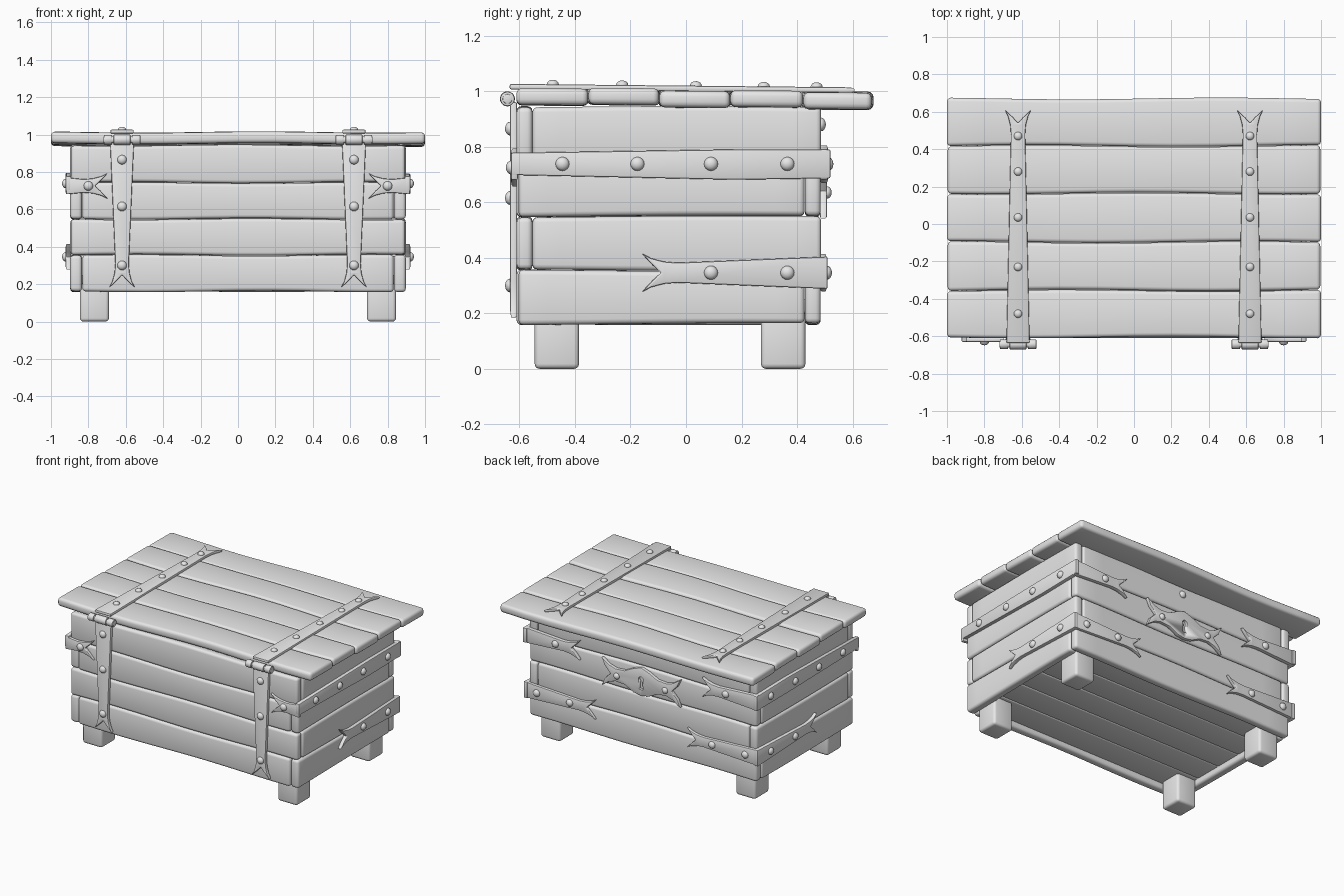
import bpy, bmesh, math
from mathutils import Vector, Matrix

cube = bpy.data.objects.get("Cube")
if cube:
    bpy.data.objects.remove(cube, do_unlink=True)

grey = bpy.data.materials.new("plain grey")
grey.use_nodes = True
grey.diffuse_color = (0.8, 0.8, 0.8, 1)
grey.node_tree.nodes["Principled BSDF"].inputs["Base Color"].default_value = (0.8, 0.8, 0.8, 1)


def finish(name, bm, bevel=0.0, segments=3):
    """Round the sharp edges and turn the bmesh into a smooth-shaded object."""
    bmesh.ops.recalc_face_normals(bm, faces=bm.faces)
    if bevel:
        sharp = [e for e in bm.edges if e.calc_face_angle(0) > 0.6]
        bmesh.ops.bevel(bm, geom=sharp, offset=bevel, segments=segments,
                        profile=0.5, affect='EDGES', clamp_overlap=True)
    mesh = bpy.data.meshes.new(name)
    bm.to_mesh(mesh)
    bm.free()
    mesh.materials.append(grey)
    ob = bpy.data.objects.new(name, mesh)
    bpy.context.collection.objects.link(ob)
    bpy.ops.object.select_all(action='DESELECT')
    ob.select_set(True)
    bpy.context.view_layer.objects.active = ob
    bpy.ops.object.shade_smooth_by_angle(angle=math.radians(38))
    return ob


def board(name, x, y, z, axis=0, wave=None, bevel=0.018):
    """Rounded plank between the (low, high) limits, waved along its length."""
    lims = (x, y, z)
    bm = bmesh.new()
    bmesh.ops.create_cube(bm, size=1)
    for v in bm.verts:
        v.co = Vector([(a + b) / 2 + c * (b - a) for (a, b), c in zip(lims, v.co)])
    if wave:
        a, b = lims[axis]
        normal = Vector([float(i == axis) for i in range(3)])
        for i in range(1, 10):
            geom = bm.verts[:] + bm.edges[:] + bm.faces[:]
            bmesh.ops.bisect_plane(bm, geom=geom, plane_co=normal * (a + (b - a) * i / 10),
                                   plane_no=normal)
        for v in bm.verts:
            v.co += wave(v.co)
    return finish(name, bm, bevel)


def plate(name, outline, origin, along, normal, thick=0.025, bevel=0.006):
    """Flat outline in (along, across) coordinates, extruded outwards."""
    o, u, n = Vector(origin), Vector(along).normalized(), Vector(normal).normalized()
    w = n.cross(u)
    bm = bmesh.new()
    face = bm.faces.new([bm.verts.new(o + u * a + w * b) for a, b in outline])
    ext = bmesh.ops.extrude_face_region(bm, geom=[face])
    for v in ext["geom"]:
        if isinstance(v, bmesh.types.BMVert):
            v.co += n * thick
    return finish(name, bm, bevel, 2)


def rivet(name, pos, normal, r=0.025):
    bm = bmesh.new()
    bmesh.ops.create_uvsphere(bm, u_segments=16, v_segments=8, radius=r)
    turn = Vector((0, 0, 1)).rotation_difference(Vector(normal)).to_matrix().to_4x4()
    bm.transform(Matrix.Translation(pos) @ turn @ Matrix.Diagonal((1, 1, 0.75, 1)))
    return finish(name, bm)


def strap(name, origin, along, normal, length, w0, w1, rivets, forked=True, thick=0.025, r=0.025):
    """Tapering iron band with a flared fork at the far end and a row of rivets."""
    if forked:
        half = [(0, w0), (length - 0.13, w1), (length - 0.08, w1 + 0.004),
                (length - 0.035, w1 + 0.016), (length, 0.07), (length - 0.04, 0.027)]
        outline = half + [(length - 0.07, 0)] + [(a, -b) for a, b in reversed(half)]
    else:
        outline = [(0, w0), (length * 0.3, w0 + 0.005), (length, w1),
                   (length, -w1), (length * 0.3, -w0), (0, -w0)]
    plate(name, outline, origin, along, normal, thick)
    u, n = Vector(along).normalized(), Vector(normal).normalized()
    for i, d in enumerate(rivets):
        rivet(f"{name}_rivet_{i + 1}", Vector(origin) + u * d + n * thick, n, r)


def wall_wave(c):
    return Vector((0, 0, 0.004 * math.sin(5 * c.x + 3 * c.y + 17 * c.z)))


def lid_wave(c):
    y = 0.005 * math.sin(4 * c.x + 9 * c.y)
    z = 0.004 * math.sin(5 * c.x + 1) - 0.012 * (c.y + 0.6) / 1.27
    return Vector((0, y, z))


# Walls: four courses with alternating corner joints
levels = [0.16, 0.355, 0.548, 0.742, 0.943]
for i in range(4):
    z = (levels[i] + 0.001, levels[i + 1] - 0.001)
    odd = i % 2
    fx, bx = (0.893, 0.832) if odd else (0.832, 0.893)
    board(f"front_board_{i + 1}", (-fx, fx), (-0.61, -0.553), z, 0, wall_wave)
    board(f"back_board_{i + 1}", (-bx, bx), (0.428, 0.485), z, 0, wall_wave)
    y = (-0.553, 0.487) if odd else (-0.603, 0.427)
    for s, side in ((1, "left"), (-1, "right")):
        board(f"{side}_board_{i + 1}", sorted((s * 0.835, s * 0.897)), y, z, 1, wall_wave)

# Recessed floor planks
for i in range(5):
    y0 = -0.56 + i * 0.2
    board(f"floor_plank_{i + 1}", (-0.84, 0.84), (y0, y0 + 0.2), (0.2, 0.25), 0, None, 0.01)

# Lid planks
seams = [-0.607, -0.355, -0.097, 0.163, 0.417, 0.672]
drops = [0, 0.004, -0.004, 0, -0.005]
for i, d in enumerate(drops):
    end = 1.0 - 0.004 * (i % 2)
    board(f"lid_plank_{i + 1}", (-end, end), (seams[i] + 0.001, seams[i + 1] - 0.001),
          (0.952 + d, 1.012 + d), 0, lid_wave, 0.02)

for s, side in ((1, "left"), (-1, "right")):
    # Legs
    for end, y in (("front", (-0.545, -0.385)), ("back", (0.27, 0.43))):
        board(f"{end}_{side}_leg", sorted((s * 0.69, s * 0.845)), y, (0, 0.21), 2)

    # Hinge straps on lid and front
    strap(f"{side}_lid_strap", (s * 0.62, -0.635, 1.006), (0, 1, -0.01), (0, 0.01, 1),
          1.245, 0.062, 0.038, (0.155, 0.405, 0.67, 0.915, 1.105), thick=0.02, r=0.022)
    strap(f"{side}_hinge_strap", (s * 0.62, -0.608, 0.96), (0, 0, -1), (0, -1, 0),
          0.78, 0.064, 0.036, (0.095, 0.345, 0.66))

    # Hinge barrel: pin plus three knuckles
    for k, (cx, width, r) in enumerate(((0.62, 0.2, 0.018), (0.545, 0.045, 0.026),
                                        (0.62, 0.09, 0.027), (0.695, 0.045, 0.026))):
        bm = bmesh.new()
        bmesh.ops.create_cone(bm, cap_ends=True, segments=20, radius1=r, radius2=r, depth=width)
        bm.transform(Matrix.Translation((s * cx, -0.643, 0.972)) @ Matrix.Rotation(math.pi / 2, 4, 'Y'))
        finish(f"{side}_hinge_" + (f"knuckle_{k}" if k else "pin"), bm, 0.004, 2)

    # Upper band wraps the front corner, the side and the back corner
    out = (s, 0, 0)
    strap(f"{side}_upper_band", (s * 0.892, 0.52, 0.738), (0, -1, 0), out, 1.15, 0.052, 0.04,
          (0.155, 0.43, 0.695, 0.965), forked=False, thick=0.03)
    strap(f"{side}_upper_band_front", (s * 0.92, -0.605, 0.725), (-s, 0, 0), (0, -1, 0),
          0.225, 0.045, 0.036, (0.12,))
    strap(f"{side}_upper_band_back", (s * 0.92, 0.482, 0.737), (-s, 0, 0), (0, 1, 0),
          0.44, 0.055, 0.036, (0.25,), thick=0.03)

    # Lower band wraps the side and the back corner
    strap(f"{side}_lower_band", (s * 0.892, 0.51, 0.346), (0, -1, 0), out, 0.67, 0.058, 0.036,
          (0.145, 0.42), thick=0.03)
    strap(f"{side}_lower_band_back", (s * 0.92, 0.482, 0.346), (-s, 0, 0), (0, 1, 0),
          0.56, 0.056, 0.036, (0.1, 0.36), thick=0.025)
    rivet(f"{side}_lock_rivet", (s * 0.19, 0.508, 0.635), (0, 1, 0), 0.022)

# Lock plate with a cut keyhole
quarter = [(0.06, 0.085), (0.13, 0.05), (0.2, 0.045), (0.25, 0.06), (0.31, 0.1), (0.285, 0.045)]
right_half = quarter + [(0.24, 0)] + [(a, -b) for a, b in reversed(quarter)]
outline = right_half + [(0, -0.105)] + [(-a, b) for a, b in reversed(right_half)] + [(0, 0.095)]
lock = plate("lock_plate", outline, (0, 0.482, 0.64), (1, 0, 0), (0, 1, 0), 0.026, 0.005)
arc = [math.radians(-50 + 280 * i / 12) for i in range(13)]
hole = [(0.02 * math.cos(a), -0.02 - 0.02 * math.sin(a)) for a in arc]
hole += [(-0.018, 0.05), (0.018, 0.05)]
cutter = plate("keyhole_cutter", hole, (0, 0.488, 0.64), (1, 0, 0), (0, 1, 0), 0.05, 0)
cutter.hide_render = True
cutter.hide_viewport = True
cut = lock.modifiers.new("keyhole", 'BOOLEAN')
cut.operation = 'DIFFERENCE'
cut.object = cutter
rivet("latch_stud", (0, 0.485, 0.88), (0, 1, 0), 0.025)
